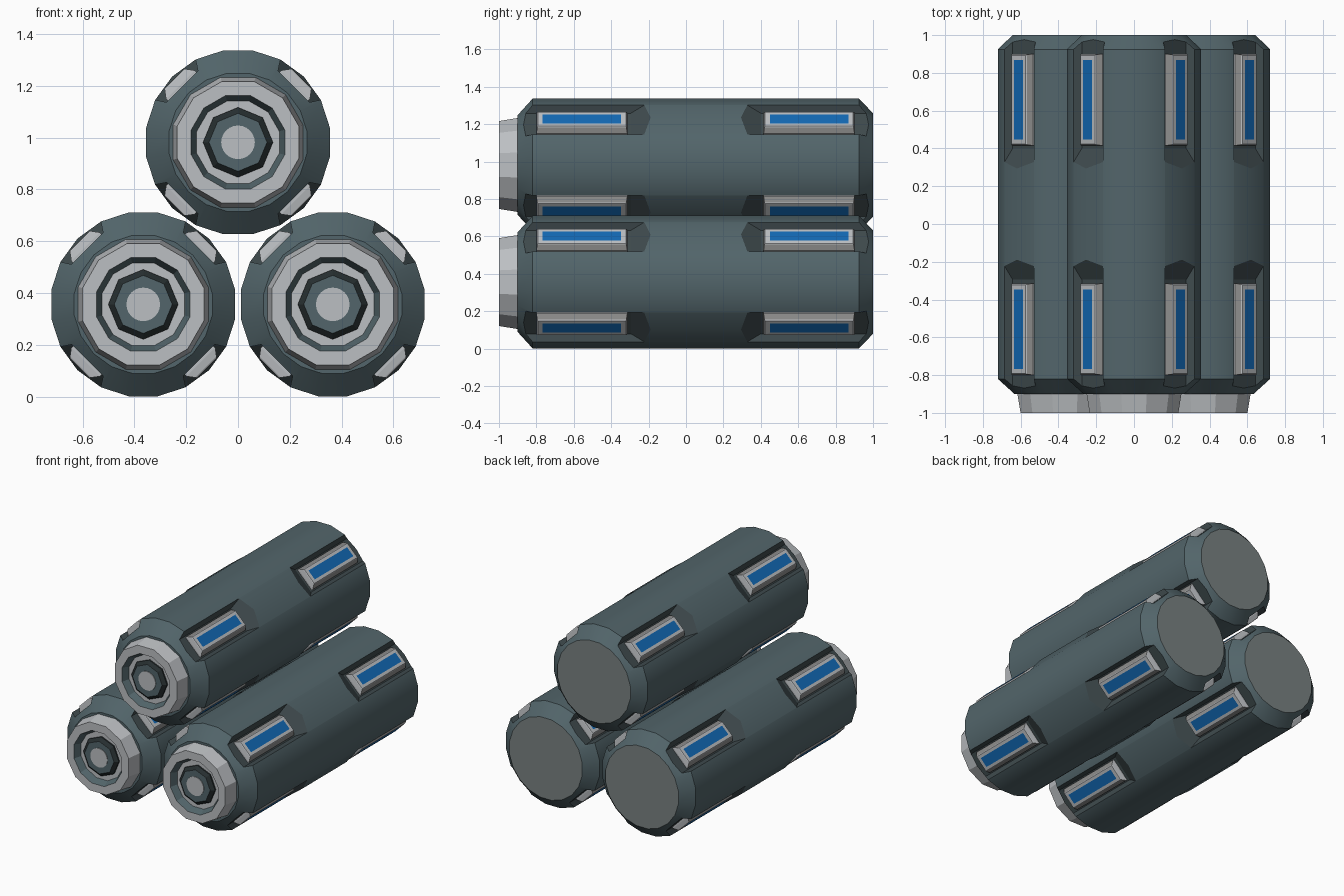
import bpy, bmesh, math
from mathutils import Vector

if "Cube" in bpy.data.objects:
    bpy.data.objects.remove(bpy.data.objects["Cube"])


def material(name, rgb):
    m = bpy.data.materials.new(name)
    m.diffuse_color = (*rgb, 1)
    m.use_nodes = True
    m.node_tree.nodes["Principled BSDF"].inputs["Base Color"].default_value = m.diffuse_color
    return m


MATS = [material("slate", (0.085, 0.13, 0.145)),
        material("dark_slate", (0.05, 0.07, 0.076)),
        material("light_grey", (0.50, 0.52, 0.54)),
        material("mid_grey", (0.27, 0.27, 0.265)),
        material("blue", (0.006, 0.14, 0.46)),
        material("cap_grey", (0.19, 0.22, 0.22)),
        material("near_black", (0.02, 0.028, 0.03))]
SLATE, DARK, LIGHT, MID, BLUE, CAP, BLACK = range(7)


def finish(bm, name):
    bmesh.ops.recalc_face_normals(bm, faces=bm.faces)
    me = bpy.data.meshes.new(name)
    bm.to_mesh(me)
    bm.free()
    for m in MATS:
        me.materials.append(m)
    ob = bpy.data.objects.new(name, me)
    bpy.context.collection.objects.link(ob)
    return ob


def skin(bm, rings, mats, start_mat, end_mat):
    """Bridge rings of points, then cap both ends."""
    vs = [[bm.verts.new(p) for p in r] for r in rings]
    for a, b, m in zip(vs, vs[1:], mats):
        n = len(a)
        for i in range(n):
            j = (i + 1) % n
            # a pair means (long sides, ends)
            mi = m if isinstance(m, int) else m[i % 2]
            bm.faces.new((a[i], a[j], b[j], b[i])).material_index = mi
    bm.faces.new(vs[0]).material_index = start_mat
    bm.faces.new(vs[-1]).material_index = end_mat


def lathe(bm, profile, mats, n, offset, start_mat, end_mat):
    """Turn (radius, y) points about the y axis."""
    rings = []
    for r, y in profile:
        angs = [math.radians(offset) + math.tau * i / n for i in range(n)]
        rings.append([Vector((r * math.cos(a), y, r * math.sin(a))) for a in angs])
    skin(bm, rings, mats, start_mat, end_mat)


def slot_rect(angle, u, y0, y1, r):
    """Rectangle tangent to the tube at an angle, radius r from its axis."""
    out = Vector((math.cos(angle), 0, math.sin(angle)))
    tan = Vector((-math.sin(angle), 0, math.cos(angle)))
    return [out * r + tan * s * u + Vector((0, y, 0))
            for s, y in ((-1, y0), (-1, y1), (1, y1), (1, y0))]


ANGLES = [math.radians(45 + 90 * i) for i in range(4)]

# Tube body: 20 sides with chamfered ends
bm = bmesh.new()
R = 0.355 / math.cos(math.radians(9))
lathe(bm, [(0.27, -0.9), (R, -0.82), (R, 0.925), (0.28, 1.0)],
      [SLATE] * 3, 20, 9, SLATE, CAP)
body = finish(bm, "tube_body")

# Pocket cutters, open to the tube ends
bm = bmesh.new()
for a in ANGLES:
    for lo, hi in (((-1.05, -0.295), (-1.05, -0.11)), ((0.40, 1.1), (0.215, 1.1))):
        skin(bm, [slot_rect(a, 0.086, *lo, 0.305), slot_rect(a, 0.148, *hi, 0.40)],
             [DARK], DARK, DARK)
cutter = finish(bm, "pocket_cutter")
cutter.hide_render = True

mod = body.modifiers.new("pockets", "BOOLEAN")
mod.operation = "DIFFERENCE"
mod.solver = "EXACT"
mod.object = cutter
bpy.context.view_layer.objects.active = body
body.select_set(True)
bpy.ops.object.modifier_apply(modifier=mod.name)
bpy.ops.object.shade_smooth_by_angle(angle=math.radians(25))
bpy.data.objects.remove(cutter)

# Raised light panels sitting in the pockets
bm = bmesh.new()
for a in ANGLES:
    for yc in (-0.557, 0.658):
        steps = [(0.078, 0.243, 0.300), (0.078, 0.243, 0.315), (0.058, 0.238, 0.342),
                 (0.054, 0.235, 0.347), (0.034, 0.210, 0.348)]
        skin(bm, [slot_rect(a, u, yc - h, yc + h, r) for u, h, r in steps],
             [LIGHT, (MID, LIGHT), LIGHT, LIGHT], LIGHT, BLUE)
panels = finish(bm, "light_panels")

# Front nozzle ring with a sunken floor
bm = bmesh.new()
lathe(bm, [(0.262, -0.88), (0.26, -0.90), (0.243, -1.0), (0.187, -1.0),
           (0.165, -0.955)], [LIGHT, LIGHT, LIGHT, SLATE], 12, 15, LIGHT, LIGHT)
nozzle = finish(bm, "nozzle_ring")

# Octagonal core with a round light tip
bm = bmesh.new()
lathe(bm, [(0.135, -0.95), (0.135, -0.965), (0.112, -0.985)],
      [BLACK, BLACK], 8, 0, SLATE, SLATE)
lathe(bm, [(0.065, -0.98), (0.065, -0.989)], [LIGHT], 24, 0, LIGHT, LIGHT)
core = finish(bm, "nozzle_core")

# Stack three tubes in a pyramid
PARTS = (body, panels, nozzle, core)
for label, x, z in (("right", 0.366, 0.356), ("top", 0, 0.982)):
    for p in PARTS:
        c = p.copy()
        c.name = p.name + "_" + label
        c.location = (x, 0, z)
        bpy.context.collection.objects.link(c)
for p in PARTS:
    p.location = (-0.366, 0, 0.356)
    p.name += "_left"
